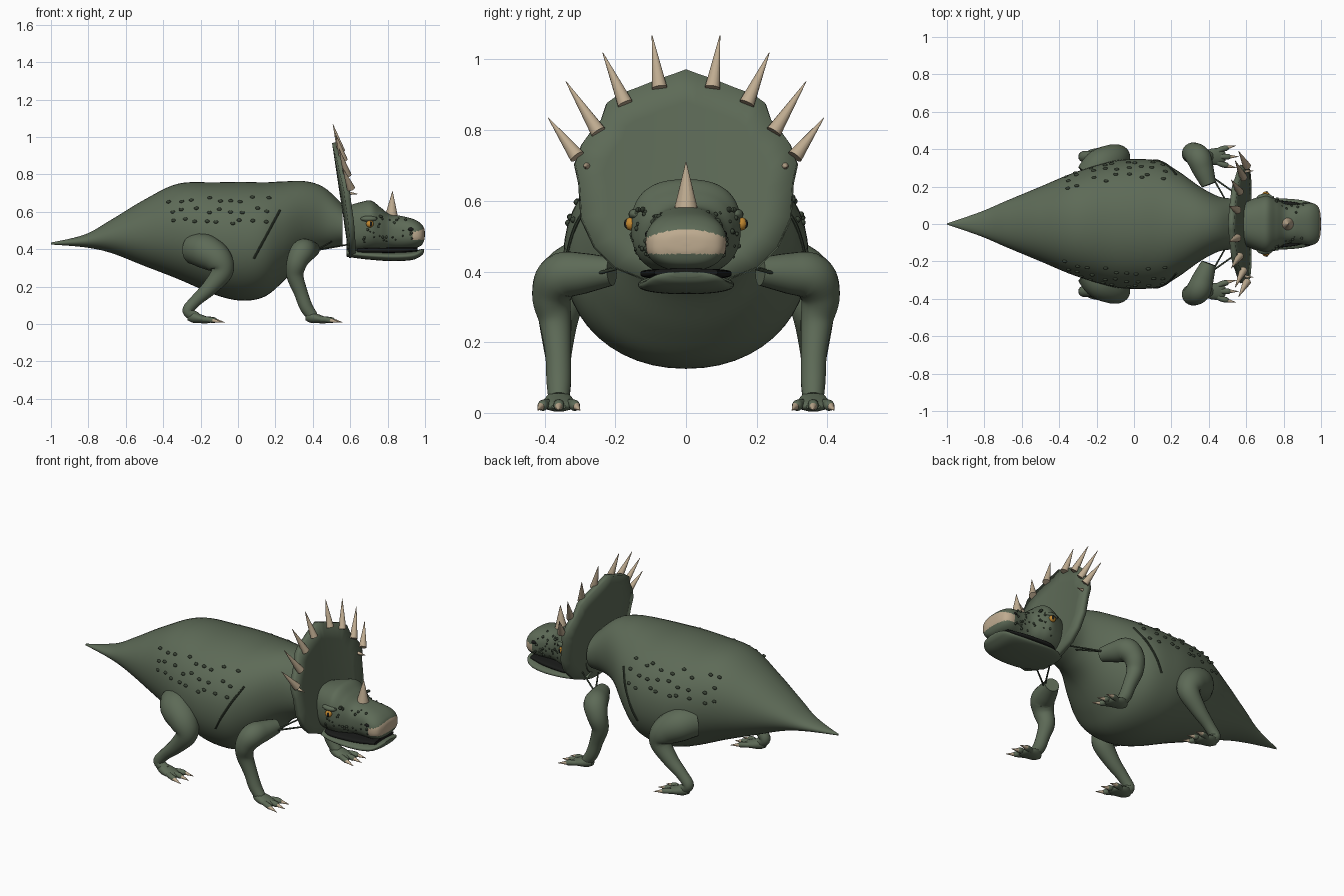
import bpy, bmesh, math, random
from mathutils import Vector, Matrix

if "Cube" in bpy.data.objects:
    bpy.data.objects.remove(bpy.data.objects["Cube"])
random.seed(4)
made = []


def material(name, *rgb):
    m = bpy.data.materials.new(name)
    m.use_nodes = True
    m.diffuse_color = (*rgb, 1)
    m.node_tree.nodes["Principled BSDF"].inputs["Base Color"].default_value = (*rgb, 1)
    return m


skin = material("green skin", .11, .145, .095)
scale_green = material("dark scale green", .04, .055, .035)
bone = material("bone", .52, .41, .28)
amber = material("amber", .55, .25, .03)
black = material("near black", .01, .011, .01)


def finish(name, bm, *mats):
    bmesh.ops.recalc_face_normals(bm, faces=bm.faces)
    mesh = bpy.data.meshes.new(name)
    bm.to_mesh(mesh)
    bm.free()
    ob = bpy.data.objects.new(name, mesh)
    bpy.context.collection.objects.link(ob)
    for m in mats:
        mesh.materials.append(m)
    made.append(ob)
    return ob


def spline(keys, steps):
    """Catmull-Rom samples through rows of numbers."""
    out = []
    for i in range(len(keys) - 1):
        rows = [keys[max(i - 1, 0)], keys[i], keys[i + 1], keys[min(i + 2, len(keys) - 1)]]
        for k in range(steps):
            t = k / steps
            out.append([b + t / 2 * (c - a + t * (2 * a - 5 * b + 4 * c - d + t * (3 * (b - c) + d - a)))
                        for a, b, c, d in zip(*rows)])
    return out + [list(keys[-1])]


def skin_rings(bm, rings):
    rows = [[bm.verts.new(p) for p in ring] for ring in rings]
    n = len(rows[0])
    for a, b in zip(rows, rows[1:]):
        for j in range(n):
            bm.faces.new((a[j], a[(j + 1) % n], b[(j + 1) % n], b[j]))
    bm.faces.new(rows[0])
    bm.faces.new(rows[-1])


def signed_pow(v, e):
    return math.copysign(abs(v) ** e, v)


def hull(bm, keys, power=2, steps=6, sides=40, y=0):
    """Upright rings along x; keys are x, bottom, top, half width."""
    rings = []
    for x, low, high, w in spline(keys, steps):
        ring = []
        for j in range(sides):
            a = math.tau * j / sides
            ring.append((x, y + max(w, .001) * signed_pow(math.cos(a), 2 / power),
                         (low + high) / 2 + (high - low) / 2 * signed_pow(math.sin(a), 2 / power)))
        rings.append(ring)
    skin_rings(bm, rings)


def hull_side(keys, power, x, z):
    """Half width of a hull at x and z."""
    _, low, high, w = min(spline(keys, 12), key=lambda s: abs(s[0] - x))
    d = abs(z - (low + high) / 2) / ((high - low) / 2)
    return w * max(1 - d ** power, 0) ** (1 / power)


def tube(bm, keys, steps=6, sides=20):
    """Round limb along a path; keys are x, y, z, radius."""
    rows = spline(keys, steps)
    pts = [Vector(r[:3]) for r in rows]
    side, rings = Vector((0, 1, 0)), []
    for i, p in enumerate(pts):
        t = (pts[min(i + 1, len(pts) - 1)] - pts[max(i - 1, 0)]).normalized()
        side = (side - t * side.dot(t)).normalized()
        up = t.cross(side)
        angles = [math.tau * j / sides for j in range(sides)]
        rings.append([p + rows[i][3] * (side * math.cos(a) + up * math.sin(a)) for a in angles])
    skin_rings(bm, rings)


def spike(bm, base, tip, r, tip_r=.001):
    base, tip = Vector(base), Vector(tip)
    d = tip - base
    m = Matrix.Translation((base + tip) / 2) @ d.to_track_quat('Z', 'Y').to_matrix().to_4x4()
    bmesh.ops.create_cone(bm, cap_ends=True, segments=14, radius1=r, radius2=tip_r, depth=d.length, matrix=m)


def ball(bm, centre, size, seg=12):
    m = Matrix.Translation(centre) @ Matrix.Diagonal((*size, 1))
    bmesh.ops.create_uvsphere(bm, u_segments=seg, v_segments=seg // 2 + 1, radius=1, matrix=m)


# Body from tail tip to neck
body_keys = [(-1, .425, .435, .003), (-.82, .41, .478, .065), (-.68, .38, .556, .125),
             (-.5, .31, .665, .2), (-.32, .24, .75, .275), (-.12, .155, .757, .335),
             (.02, .125, .76, .347), (.14, .145, .757, .335), (.24, .225, .762, .28),
             (.36, .35, .763, .195), (.46, .4, .73, .145), (.56, .42, .64, .135)]
bm = bmesh.new()
hull(bm, body_keys, 2.1, sides=48)
finish("body", bm, skin)

# Skull with a bone beak on the snout
skull_keys = [(.58, .39, .63, .11), (.65, .385, .65, .14), (.71, .39, .66, .155), (.76, .395, .625, .135),
              (.81, .4, .588, .108), (.87, .4, .578, .104), (.94, .405, .56, .114), (.98, .42, .535, .098),
              (.996, .45, .51, .06), (.999, .475, .485, .01)]
bm = bmesh.new()
hull(bm, skull_keys, 2.5, steps=8, sides=72)
for f in bm.faces:
    c = f.calc_center_median()
    if c.x > .93 and -.03 < c.z - .48 < .04 - 2 * c.y ** 2:
        f.material_index = 1
finish("skull", bm, skin, bone)

bm = bmesh.new()
hull(bm, [(.58, .36, .4, .09), (.68, .346, .39, .13), (.82, .336, .385, .135),
          (.93, .342, .388, .12), (.98, .365, .4, .09), (.995, .385, .4, .04)], 2.3)
finish("lower_jaw", bm, skin)
bm = bmesh.new()
hull(bm, [(.64, .38, .405, .1), (.7, .38, .407, .128), (.85, .38, .408, .118), (.96, .388, .408, .09)], 4)
finish("mouth", bm, black)

# Neck frill: leaning, slightly cupped plate with a stepped rim
half_rim = [(0, .97), (.035, .957), (.08, .942), (.14, .918), (.19, .9), (.225, .875), (.24, .83), (.27, .795),
            (.295, .76), (.315, .705), (.303, .65), (.297, .55), (.26, .47), (.2, .41), (.1, .37), (0, .355)]
rim = half_rim + [(-y, z) for y, z in half_rim[-2:0:-1]]


def frill_x(y, z):
    return .61 - .15 * (z - .36) + .25 * y * y


bm = bmesh.new()
rows = []
for k in (1, .75, .5, .25):
    pts = [(k * y, .6 + k * (z - .6)) for y, z in rim]
    rows.append([bm.verts.new((frill_x(y, z), y, z)) for y, z in pts])
for a, b in zip(rows, rows[1:]):
    for j in range(len(rim)):
        n = (j + 1) % len(rim)
        bm.faces.new((a[j], a[n], b[n], b[j]))
bm.faces.new(rows[-1])
frill = finish("frill", bm, skin)
solid = frill.modifiers.new("thickness", 'SOLIDIFY')
solid.thickness, solid.offset = .032, 0

# Frill spikes and nose horn
bm = bmesh.new()
for s in (-1, 1):
    for y, z, ty, tz in ((.075, .92, .096, 1.068), (.172, .875, .236, 1.02),
                         (.248, .795, .34, .938), (.308, .725, .39, .835)):
        spike(bm, (frill_x(y, z) + .025, s * y, z), (frill_x(y, z) - .02, s * ty, tz), .022)
    spike(bm, (frill_x(.28, .7), s * .28, .7), (.64, s * .285, .695), .012)
finish("frill_spikes", bm, bone)
bm = bmesh.new()
spike(bm, (.82, 0, .57), (.826, 0, .71), .036)
finish("nose_horn", bm, bone)

# Eyes, brows and nostrils
eyes, pupils, brows, nostrils = (bmesh.new() for _ in range(4))
for s in (-1, 1):
    ball(eyes, (.705, s * .156, .535), (.02, .018, .019), 16)
    ball(pupils, (.71, s * .168, .535), (.008, .0075, .013))
    ball(brows, (.7, s * .138, .562), (.045, .025, .017), 16)
    ball(nostrils, (.925, s * .106, .505), (.017, .01, .011))
finish("eyes", eyes, amber)
finish("pupils", pupils, black)
finish("brows", brows, skin)
finish("nostrils", nostrils, black)

# Raised scales on flanks and face, and the shoulder scars
flank, face, scars = (bmesh.new() for _ in range(3))
for s in (-1, 1):
    for row in range(3):
        for i in range(9):
            x = -.36 + .064 * i + random.uniform(-.02, .02)
            z = .665 - .057 * row + random.uniform(-.015, .015)
            ball(flank, (x, s * hull_side(body_keys, 2.1, x, z), z), (.013, .009, .009))
    for i in range(34):
        x, z = random.uniform(.66, .93), random.uniform(.43, .57)
        y = hull_side(skull_keys, 2.5, x, z)
        r = random.uniform(.004, .008)
        if y > .03 and abs(x - .705) + abs(z - .535) > .04:
            ball(face, (x, s * y, z), (r, r, r), 8)
    for i in range(6):
        ball(face, (.745 + .004 * i, s * (.07 + .013 * i), .575), (.01, .008, .008), 8)
    line = []
    for i in range(8):
        x, z = .085 + .02 * i, .35 + .037 * i
        line.append((x, s * hull_side(body_keys, 2.1, x, z), z, .006))
    tube(scars, line, 3, 8)
finish("flank_scales", flank, scale_green)
finish("face_scales", face, scale_green)
finish("shoulder_scars", scars, scale_green)

# Legs, feet, toes and claws
front_path = [(.4, .21, .4, .04), (.37, .29, .395, .058), (.345, .355, .385, .066), (.315, .38, .33, .056),
              (.305, .37, .26, .046), (.335, .362, .17, .037), (.365, .36, .09, .035), (.4, .36, .04, .03)]
hind_path = [(-.24, .25, .4, .08), (-.18, .31, .39, .092), (-.11, .348, .345, .08), (-.085, .36, .28, .06),
             (-.15, .362, .195, .043), (-.225, .36, .125, .032), (-.268, .36, .07, .03), (-.22, .36, .035, .026)]
for name, path, heel in (("front", front_path, .36), ("hind", hind_path, -.27)):
    for s, side in ((1, "left"), (-1, "right")):
        leg, claws = bmesh.new(), bmesh.new()
        tube(leg, [(x, s * y, z, r) for x, y, z, r in path])
        hull(leg, [(heel, .02, .06, .015), (heel + .03, .006, .065, .035), (heel + .07, .004, .052, .045),
                   (heel + .11, .004, .036, .04), (heel + .13, .01, .025, .02)], sides=20, y=s * .36)
        for k in (-1, 0, 1):
            y, reach = s * .36 + .03 * k, heel + .145 - .012 * abs(k)
            tip_y = y + .022 * k
            tube(leg, [(heel + .07, y - .01 * k, .024, .016), (reach - .025, y + .01 * k, .024, .015),
                       (reach, tip_y - .006 * k, .02, .015), (reach + .01, tip_y, .018, .009)], 3, 12)
            spike(claws, (reach, tip_y - .004 * k, .02), (reach + .055, tip_y + .008 * k, .008), .012)
        finish(f"{name}_{side}_leg", leg, skin)
        finish(f"{name}_{side}_claws", claws, bone)

# Thin sinews between shoulders and neck
bm = bmesh.new()
for s in (-1, 1):
    for end in ((.59, .13, .425), (.5, .11, .44)):
        spike(bm, (.42, s * .25, .395), (end[0], s * end[1], end[2]), .005, .004)
finish("neck_sinews", bm, scale_green)

# Smooth shading with sharp rims
bpy.ops.object.select_all(action='DESELECT')
for ob in made:
    ob.select_set(True)
bpy.context.view_layer.objects.active = made[0]
bpy.ops.object.shade_smooth_by_angle(angle=math.radians(40))
